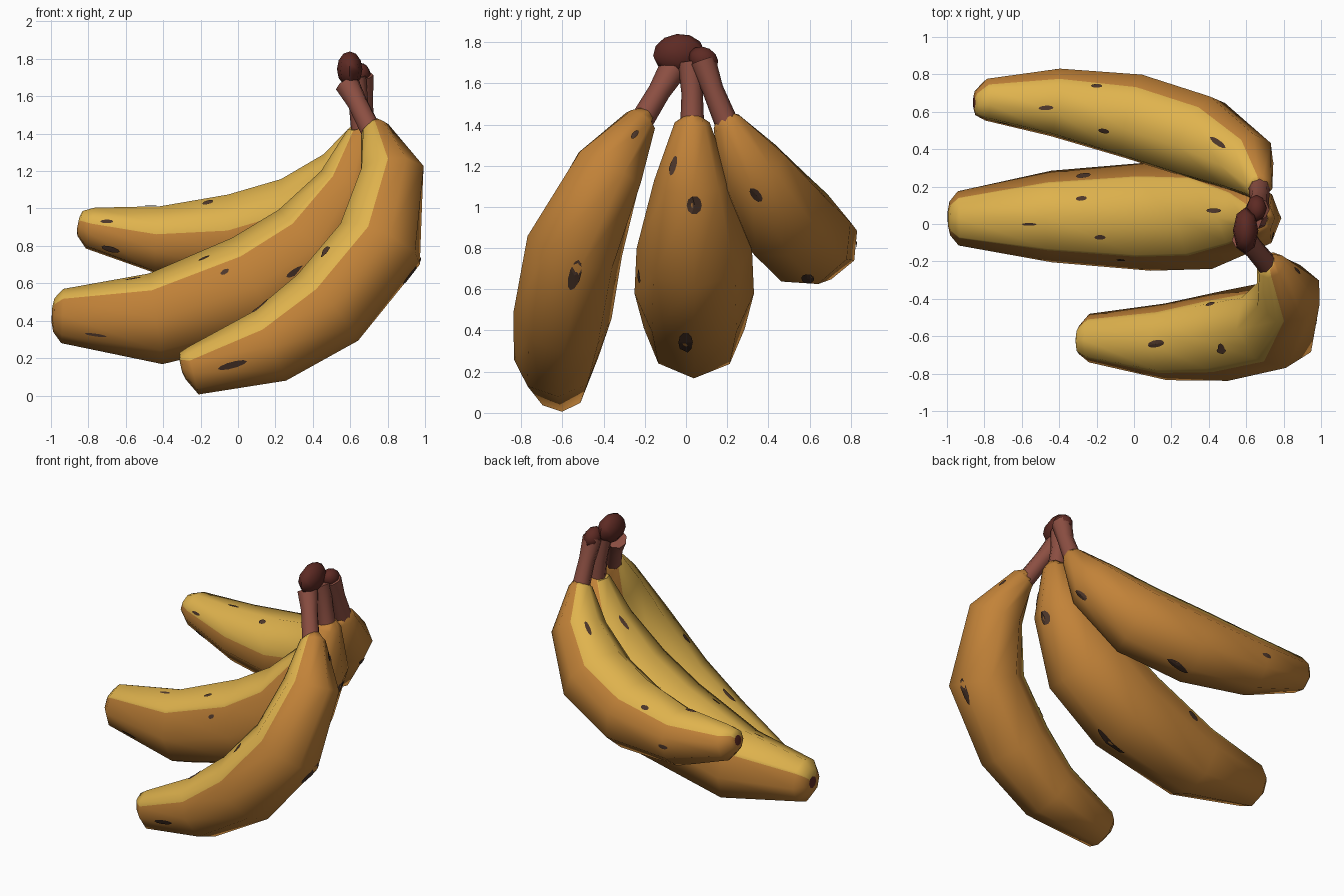
import bpy, bmesh, math
from mathutils import Vector, Matrix
from mathutils.bvhtree import BVHTree

if "Cube" in bpy.data.objects:
    bpy.data.objects.remove(bpy.data.objects["Cube"])


def material(name, rgb):
    m = bpy.data.materials.new(name)
    m.diffuse_color = (*rgb, 1)
    m.use_nodes = True
    m.node_tree.nodes["Principled BSDF"].inputs["Base Color"].default_value = m.diffuse_color
    return m


YELLOW = material("ripe yellow", (0.74, 0.45, 0.075))
ORANGE = material("amber peel", (0.54, 0.225, 0.04))
STEM = material("stem brown", (0.26, 0.077, 0.054))
CROWN = material("dark crown", (0.11, 0.023, 0.017))
SPOT = material("spot brown", (0.075, 0.038, 0.024))


def finish(name, bm, mats, angle=60):
    bmesh.ops.recalc_face_normals(bm, faces=bm.faces)
    mesh = bpy.data.meshes.new(name)
    bm.to_mesh(mesh)
    bm.free()
    for m in mats:
        mesh.materials.append(m)
    ob = bpy.data.objects.new(name, mesh)
    bpy.context.collection.objects.link(ob)
    bpy.context.view_layer.objects.active = ob
    ob.select_set(True)
    bpy.ops.object.shade_smooth_by_angle(angle=math.radians(angle))
    ob.select_set(False)
    return ob


def loft(name, pts, ref, mats, border=None):
    """Octagonal tube through (x, y, z, radius); angle 0 faces the inner side of the bend."""
    bm = bmesh.new()
    angles = [i * 45 for i in range(8)]
    if border:
        angles = sorted(angles + [border, 360 - border])
    p = [Vector(q[:3]) for q in pts]
    rings = []
    for i, q in enumerate(pts):
        lo, hi = max(i - 1, 0), min(i + 1, len(p) - 1)
        if border and i < 2:                     # blunt tip keeps one direction
            lo, hi = 0, 3
        t = (p[hi] - p[lo]).normalized()
        n = Vector(ref)
        n = (n - t * n.dot(t)).normalized()
        b = t.cross(n)
        ring = []
        for a in angles:
            # stay on the flat sides of the octagon
            r = q[3] * math.cos(math.radians(22.5)) / math.cos(math.radians(a % 45 - 22.5))
            c, s = math.cos(math.radians(a)), math.sin(math.radians(a))
            ring.append(bm.verts.new(p[i] + (n * c + b * s) * r))
        rings.append(ring)
    k = len(angles)
    for r0, r1 in zip(rings, rings[1:]):
        for j in range(k):
            f = bm.faces.new((r0[j], r0[(j + 1) % k], r1[(j + 1) % k], r1[j]))
            if border:
                mid = (angles[j] + (angles[j + 1] if j + 1 < k else 360)) / 2
                f.material_index = 0 if min(mid, 360 - mid) < border else 1
    end = bm.faces.new(rings[0])
    if border:
        end.material_index = 2                   # dark blossom end
    bm.faces.new(rings[-1])
    return finish(name, bm, mats)


# Bananas, from blossom end to neck
peel = [YELLOW, ORANGE, CROWN]
bananas = [
    loft("front_banana", [
        (-0.305, -0.62, 0.155, 0.035), (-0.295, -0.62, 0.157, 0.075), (-0.24, -0.61, 0.132, 0.13),
        (0.17, -0.63, 0.265, 0.205), (0.48, -0.60, 0.47, 0.24), (0.76, -0.54, 0.81, 0.24),
        (0.825, -0.37, 1.19, 0.18), (0.73, -0.22, 1.42, 0.08), (0.71, -0.21, 1.44, 0.055)],
        (-0.6, -0.03, 0.5), peel, 58),
    loft("middle_banana", [
        (-0.995, 0.03, 0.43, 0.04), (-0.985, 0.03, 0.43, 0.09), (-0.94, 0.03, 0.425, 0.145),
        (-0.44, 0.04, 0.41, 0.245), (0.09, 0.04, 0.58, 0.29), (0.42, 0.04, 0.80, 0.28),
        (0.615, 0.03, 1.13, 0.185), (0.67, 0.03, 1.41, 0.085), (0.665, 0.03, 1.43, 0.055)],
        (-0.6, 0, 0.6), peel, 50),
    loft("back_banana", [
        (-0.855, 0.65, 0.92, 0.035), (-0.845, 0.65, 0.92, 0.07), (-0.79, 0.665, 0.895, 0.115),
        (-0.42, 0.65, 0.83, 0.19), (0.0, 0.575, 0.85, 0.24), (0.36, 0.46, 0.96, 0.24),
        (0.60, 0.32, 1.19, 0.175), (0.67, 0.20, 1.41, 0.075), (0.67, 0.19, 1.43, 0.055)],
        (-0.45, -0.12, 0.6), peel, 63)]

# Stems
for name, pts in {
    "front_stem": [(0.715, -0.22, 1.41, 0.058), (0.64, -0.13, 1.56, 0.055), (0.585, -0.07, 1.66, 0.068)],
    "middle_stem": [(0.665, 0.03, 1.40, 0.058), (0.645, 0.03, 1.55, 0.052), (0.625, 0.02, 1.70, 0.06)],
    "back_stem": [(0.67, 0.20, 1.40, 0.058), (0.67, 0.13, 1.57, 0.052), (0.66, 0.08, 1.71, 0.065)],
}.items():
    loft(name, pts, (-1, 0.01, 0.1), [STEM])

# Crown where the stems meet
bm = bmesh.new()
for loc, size, turn in [((0.597, -0.035, 1.745), (0.068, 0.125, 0.095), 0.1),
                        ((0.655, 0.085, 1.715), (0.055, 0.075, 0.06), -0.5)]:
    bmesh.ops.create_uvsphere(bm, u_segments=8, v_segments=6, radius=1,
                              matrix=Matrix.Translation(loc) @ Matrix.Rotation(turn, 4, 'X')
                              @ Matrix.Diagonal((*size, 1)))
finish("crown", bm, [CROWN])

# Surface lookup for the spots
verts, polys = [], []
for ob in bananas:
    base = len(verts)
    verts += [v.co.copy() for v in ob.data.vertices]
    polys += [[base + i for i in f.vertices] for f in ob.data.polygons]
tree = BVHTree.FromPolygons(verts, polys)

# Viewing directions: start side, and the two axes of the spot's plane
VIEWS = {"front": ((0, -3, 0), (1, 0, 0), (0, 0, 1)),
         "top": ((0, 0, 3), (1, 0, 0), (0, 1, 0)),
         "right": ((3, 0, 0), (0, 1, 0), (0, 0, 1)),
         "back": ((0, 3, 0), (1, 0, 0), (0, 0, 1))}


def spot(bm, view, u, v, length, width, turn):
    start, au, av = (Vector(q) for q in VIEWS[view])

    def hit(du, dv):
        loc, n, _, d = tree.ray_cast(start + au * (u + du) + av * (v + dv), -start.normalized())
        if loc is None:
            return None
        if n.dot(start) < 0:
            n = -n
        return loc + n * 0.005

    mid = hit(0, 0)
    if mid is None:
        return
    c, s = math.cos(math.radians(turn)), math.sin(math.radians(turn))
    rim = []
    for k in range(10):
        x = math.cos(k * math.pi / 5) * length / 2
        y = math.sin(k * math.pi / 5) * width / 2
        q = hit(x * c - y * s, x * s + y * c)
        if q is not None and (q - mid).length < 0.15:
            rim.append(bm.verts.new(q))
    centre = bm.verts.new(mid)
    for a, b in zip(rim, rim[1:] + rim[:1]):
        f = bm.faces.new((centre, a, b))
        f.normal_update()
        if f.normal.dot(start) < 0:
            f.normal_flip()


# Brown ripeness spots: position in view, length, width, turn
SPOTS = {
    "front": [(-0.68, 0.785, 0.10, 0.03, -15), (-0.70, 0.93, 0.07, 0.02, 0), (-0.76, 0.325, 0.12, 0.015, -8),
              (-0.07, 0.66, 0.05, 0.025, 30), (0.31, 0.665, 0.12, 0.035, 30), (0.47, 0.77, 0.055, 0.025, 55),
              (-0.03, 0.165, 0.16, 0.035, 15)],
    "top": [(-0.20, 0.735, 0.06, 0.02, 0), (-0.47, 0.62, 0.08, 0.025, 3), (-0.16, 0.50, 0.06, 0.025, -10),
            (0.45, 0.435, 0.10, 0.03, -35), (-0.27, 0.255, 0.08, 0.025, 8), (-0.28, 0.135, 0.06, 0.025, 5),
            (-0.56, 0.0, 0.08, 0.015, 0), (-0.18, -0.07, 0.06, 0.025, 0), (0.43, 0.07, 0.08, 0.025, 0),
            (0.12, -0.64, 0.09, 0.035, 10), (0.47, -0.675, 0.05, 0.03, 0), (0.41, -0.43, 0.05, 0.015, 15)],
    "right": [(-0.25, 1.35, 0.05, 0.025, 50), (-0.54, 0.67, 0.15, 0.055, 75), (-0.06, 1.20, 0.10, 0.03, 75),
              (0.04, 1.01, 0.07, 0.09, 0), (0.0, 0.345, 0.07, 0.10, 0), (0.34, 1.06, 0.08, 0.04, -50),
              (0.59, 0.655, 0.06, 0.045, -10)],
    "back": [(-0.40, 0.82, 0.07, 0.03, 0)],
}
bm = bmesh.new()
for view, rows in SPOTS.items():
    for row in rows:
        spot(bm, view, *row)
mesh = bpy.data.meshes.new("peel_spots")
bm.to_mesh(mesh)
bm.free()
mesh.materials.append(SPOT)
bpy.context.collection.objects.link(bpy.data.objects.new("peel_spots", mesh))
